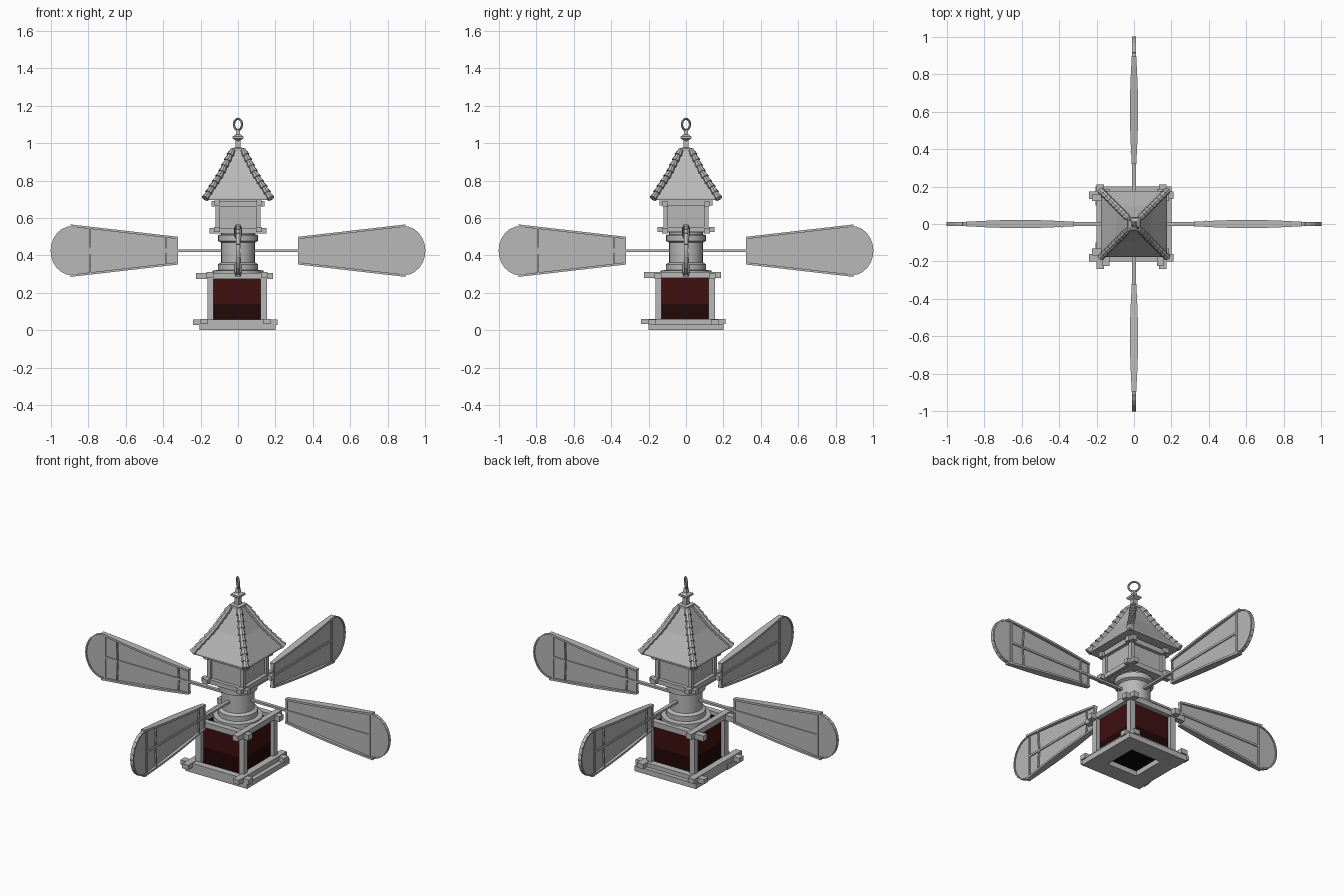
import bpy, bmesh, math
from mathutils import Matrix, Vector

cube = bpy.data.objects.get("Cube")
if cube:
    bpy.data.objects.remove(cube, do_unlink=True)


def material(name, rgb):
    m = bpy.data.materials.new(name)
    m.use_nodes = True
    m.diffuse_color = (*rgb, 1)
    m.node_tree.nodes["Principled BSDF"].inputs["Base Color"].default_value = (*rgb, 1)
    return m


GREY = material("pale grey", (0.48, 0.48, 0.48))
RED = material("dark red glass", (0.05, 0.005, 0.005))
DEEP = material("deep red glass", (0.016, 0.002, 0.002))
BLACK = material("black", (0.002, 0.002, 0.002))


def finish(bm, name, mats=(GREY,), smooth=False):
    bmesh.ops.recalc_face_normals(bm, faces=bm.faces)
    me = bpy.data.meshes.new(name)
    bm.to_mesh(me)
    bm.free()
    for m in mats:
        me.materials.append(m)
    ob = bpy.data.objects.new(name, me)
    bpy.context.collection.objects.link(ob)
    if smooth:
        bpy.ops.object.select_all(action='DESELECT')
        ob.select_set(True)
        bpy.context.view_layer.objects.active = ob
        bpy.ops.object.shade_smooth_by_angle(angle=math.radians(35))
    return ob


def add_box(bm, lo, hi):
    lo, hi = Vector(lo), Vector(hi)
    mat = Matrix.Translation((lo + hi) / 2) @ Matrix.Diagonal((*(hi - lo), 1))
    return bmesh.ops.create_cube(bm, size=1, matrix=mat)["verts"]


def add_bar(bm, a, b, w, h):
    """Square bar from a to b."""
    a, b = Vector(a), Vector(b)
    rot = (b - a).to_track_quat('X', 'Z').to_matrix().to_4x4()
    mat = Matrix.Translation((a + b) / 2) @ rot @ Matrix.Diagonal(((b - a).length, w, h, 1))
    bmesh.ops.create_cube(bm, size=1, matrix=mat)


def add_rings(bm, profile, sides, start=0.0):
    """Closed lathe of (radius, z) rings."""
    rings = [[bm.verts.new((r * math.cos(start + math.tau * i / sides),
                            r * math.sin(start + math.tau * i / sides), z))
              for i in range(sides)] for r, z in profile]
    for lower, upper in zip(rings, rings[1:]):
        for i in range(sides):
            j = (i + 1) % sides
            bm.faces.new((lower[i], lower[j], upper[j], upper[i]))
    bm.faces.new(rings[0][::-1])
    bm.faces.new(rings[-1])


def log_frame(name, low, high, reach_lo, reach_hi, w, z0, z1, lift):
    """Four crossing logs with projecting ends; the y pair sits a little higher."""
    bm = bmesh.new()
    for c in (low, high):
        add_box(bm, (reach_lo, c - w, z0), (reach_hi, c + w, z1))
        add_box(bm, (c - w, reach_lo, z0 + lift), (c + w, reach_hi, z1 + lift))
    return finish(bm, name)


def corner_posts(name, low, high, w, z0, z1):
    bm = bmesh.new()
    for x in (low, high):
        for y in (low, high):
            add_box(bm, (x - w, y - w, z0), (x + w, y + w, z1))
    return finish(bm, name)


# Base: four planks round an opening, with crossing logs on top
bm = bmesh.new()
for s in (-1, 1):
    y0, y1 = sorted((s * 0.10, s * 0.2))
    add_box(bm, (-0.205, y0, 0), (0.2, y1, 0.032))
    add_box(bm, (y0, -0.1, 0), (y1, 0.1, 0.032))
finish(bm, "base_planks")
log_frame("base_logs", -0.18, 0.155, -0.24, 0.21, 0.02, 0.028, 0.056, 0.004)

# Lower lantern box
corner_posts("lantern_posts", -0.147, 0.137, 0.017, 0.05, 0.285)
bm = bmesh.new()
for z0, z1 in ((0.03, 0.14), (0.14, 0.283)):
    add_box(bm, (-0.14, -0.14, z0), (0.13, 0.13, z1))
for f in bm.faces:
    f.normal_update()
    flat = abs(f.normal.z) > 0.5
    f.material_index = 2 if flat else (1 if f.calc_center_median().z < 0.14 else 0)
finish(bm, "lantern_glass", (RED, DEEP, BLACK))
log_frame("lantern_top_logs", -0.15, 0.14, -0.225, 0.188, 0.018, 0.273, 0.305, 0.006)

# Round column
bm = bmesh.new()
add_rings(bm, [(0.135, 0.284), (0.135, 0.318), (0.108, 0.322), (0.108, 0.352),
               (0.09, 0.362), (0.09, 0.468), (0.107, 0.476), (0.107, 0.508),
               (0.09, 0.512), (0.09, 0.53)], 24)
finish(bm, "column", smooth=True)

# Upper house
log_frame("house_floor_logs", -0.112, 0.112, -0.153, 0.153, 0.015, 0.518, 0.545, 0.006)
bm = bmesh.new()
add_box(bm, (-0.112, -0.112, 0.522), (0.112, 0.112, 0.537))
add_box(bm, (-0.106, -0.106, 0.53), (0.106, 0.106, 0.7))
finish(bm, "house_walls")
corner_posts("house_posts", -0.108, 0.108, 0.012, 0.535, 0.68)
log_frame("house_top_logs", -0.112, 0.112, -0.143, 0.143, 0.014, 0.66, 0.69, 0.006)

# Roof and its stepped hip tiles
bm = bmesh.new()
roof = [(0.176, 0.695), (0.176, 0.705), (0.094, 0.83), (0.027, 0.965)]
add_rings(bm, [(r * math.sqrt(2), z) for r, z in roof], 4, math.pi / 4)
finish(bm, "roof")

bm = bmesh.new()
COUNT = 9


def hip_point(t):
    (r0, z0), (r1, z1), (r2, z2) = roof[1:]
    if t < 0.5:
        k = t * 2
        return Vector((r0 + (r1 - r0) * k, r0 + (r1 - r0) * k, z0 + (z1 - z0) * k))
    k = t * 2 - 1
    return Vector((r1 + (r2 - r1) * k, r1 + (r2 - r1) * k, z1 + (z2 - z1) * k))


for q in range(4):
    turn = Matrix.Rotation(q * math.pi / 2, 4, 'Z')
    for i in range(COUNT):
        a, b = hip_point(i / COUNT), hip_point((i + 1.15) / COUNT if i < COUNT - 1 else 1)
        rot = (b - a).to_track_quat('Z', 'Y').to_matrix().to_4x4()
        bmesh.ops.create_cone(bm, cap_ends=True, segments=8, radius1=0.021, radius2=0.013,
                              depth=(b - a).length,
                              matrix=turn @ Matrix.Translation((a + b) / 2) @ rot)
finish(bm, "hip_tiles")

# Square finial
bm = bmesh.new()
add_rings(bm, [(0.048, 0.958), (0.048, 0.974), (0.02, 0.976), (0.02, 1.015), (0.04, 1.025),
               (0.04, 1.036), (0.018, 1.045), (0.012, 1.072)], 4, math.pi / 4)
finish(bm, "finial")
bpy.ops.mesh.primitive_torus_add(location=(0, 0, 1.1), major_radius=0.03, minor_radius=0.006,
                                 major_segments=20, minor_segments=8,
                                 rotation=(math.pi / 2, 0, -math.pi / 4))
ring = bpy.context.object
ring.name = "hanging_ring"
ring.data.materials.append(GREY)
bpy.ops.object.shade_smooth_by_angle()

# Four sails, each modelled along +x and turned into place
AXIS = 0.425
ROOT, SHOULDER = 0.32, 0.885


def half_height(x):
    return 0.068 + (x - ROOT) / (SHOULDER - ROOT) * 0.065


arc = [(SHOULDER + 0.113 * math.cos(a), 0.128 * math.sin(a))
       for a in (math.pi * (i / 12 - 0.5) for i in range(13))]


def sail_panel():
    bm = bmesh.new()
    outline = [(ROOT, 0.068), (ROOT, -0.068)] + arc
    face = bm.faces.new([bm.verts.new((x, -0.004, z)) for x, z in outline])
    moved = bmesh.ops.extrude_face_region(bm, geom=[face])["geom"]
    bmesh.ops.translate(bm, vec=(0, 0.008, 0),
                        verts=[v for v in moved if isinstance(v, bmesh.types.BMVert)])
    return bm


def sail_frame():
    bm = bmesh.new()
    # rails that swell in the middle
    steps = 8
    for s in (-1, 1):
        sections = []
        for i in range(steps + 1):
            t = i / steps
            x = ROOT + t * (0.895 - ROOT)
            y = 0.012 + 0.01 * math.sin(math.pi * t)
            z = s * half_height(x)
            sections.append([bm.verts.new((x, dy, z + dz)) for dy, dz in
                             ((-y, -0.006), (y, -0.006), (y, 0.006), (-y, 0.006))])
        for a, b in zip(sections, sections[1:]):
            for j in range(4):
                k = (j + 1) % 4
                bm.faces.new((a[j], a[k], b[k], b[j]))
        bm.faces.new(sections[0])
        bm.faces.new(sections[-1])
    # rounded rim, end bars and centre spar
    for (x0, z0), (x1, z1) in zip(arc, arc[1:]):
        add_bar(bm, (x0, 0, z0), (x1, 0, z1), 0.02, 0.008)
    for x in (ROOT + 0.006, 0.872):
        h = half_height(x)
        add_box(bm, (x - 0.005, -0.01, -h), (x + 0.005, 0.01, h))
    add_box(bm, (0.05, -0.01, -0.006), (0.875, 0.01, 0.006))
    # bent battens on one face
    for x in (0.385, 0.79):
        for s in (-1, 1):
            add_bar(bm, (x, 0.014, s * half_height(x)), (x, 0.007, 0), 0.008, 0.008)
    return bm


for q, side in enumerate(("left", "back", "right", "front")):
    place = Matrix.Translation((0, 0, AXIS)) @ Matrix.Rotation(q * math.pi / 2, 4, 'Z')
    for part, build in (("panel", sail_panel), ("frame", sail_frame)):
        bm = build()
        bmesh.ops.transform(bm, matrix=place, verts=bm.verts)
        finish(bm, f"{side}_sail_{part}")
